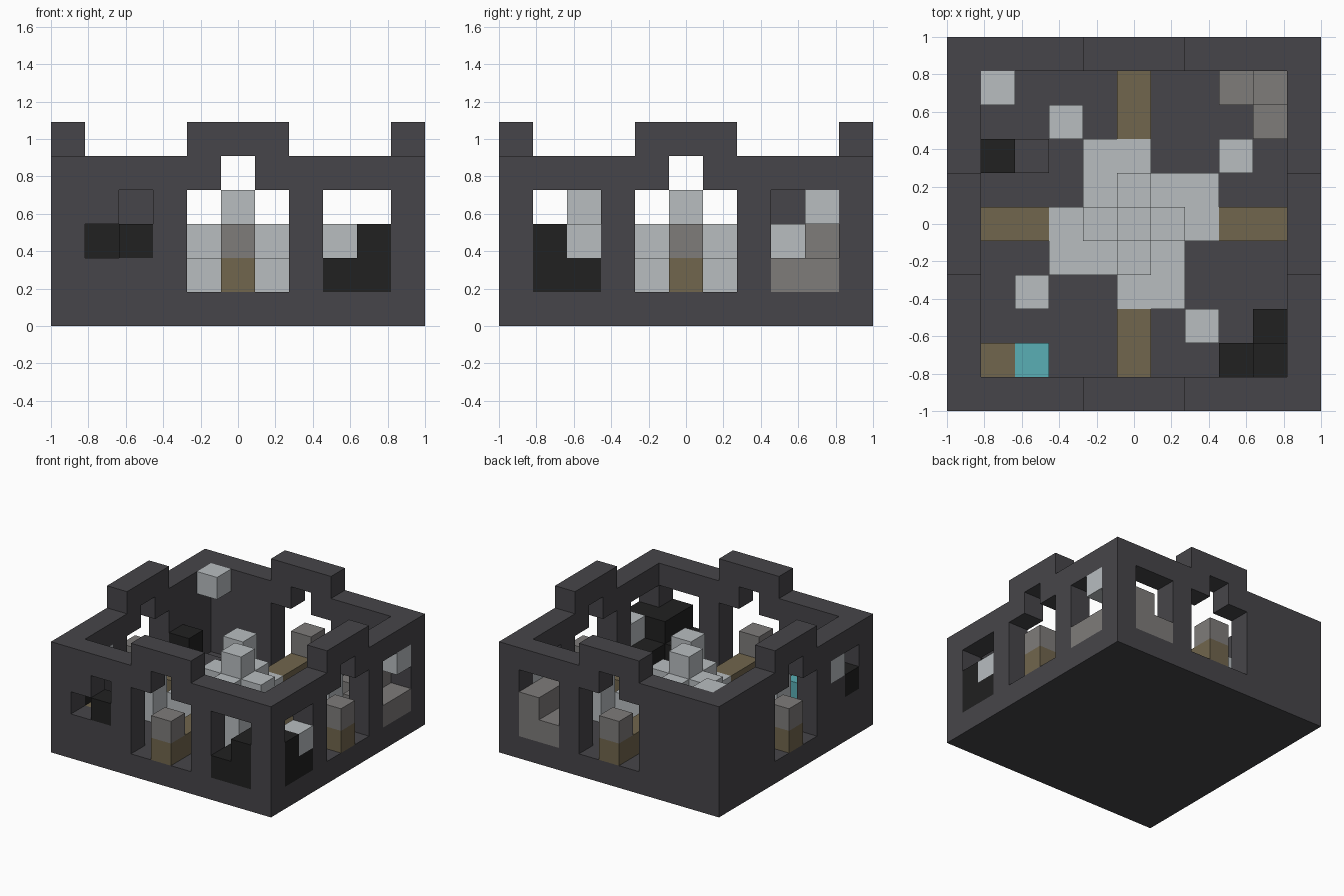
import bpy, bmesh
from mathutils import Vector

if "Cube" in bpy.data.objects:
    bpy.data.objects.remove(bpy.data.objects["Cube"], do_unlink=True)

N = 11              # grid cells along each side
U = 2 / N           # size of one cell


def material(name, rgb):
    m = bpy.data.materials.new(name)
    m.use_nodes = True
    m.diffuse_color = (*rgb, 1)
    m.node_tree.nodes["Principled BSDF"].inputs["Base Color"].default_value = (*rgb, 1)
    return m


CHARCOAL = material("charcoal", (0.062, 0.060, 0.067))
LIGHT = material("light grey", (0.48, 0.51, 0.53))
GREY = material("mid grey", (0.21, 0.20, 0.195))
BLACK = material("black", (0.015, 0.015, 0.015))
TAN = material("tan", (0.165, 0.133, 0.075))
TEAL = material("teal", (0.10, 0.43, 0.46))


def span(x0, x1, y0, y1, z0, z1):
    """Set of cells in an inclusive range."""
    return {(x, y, z) for x in range(x0, x1 + 1)
            for y in range(y0, y1 + 1) for z in range(z0, z1 + 1)}


def turn(cells, times):
    """Quarter turns about the centre of the grid."""
    for _ in range(times):
        cells = {(N - 1 - y, x, z) for x, y, z in cells}
    return cells


def build(name, cells, mat):
    """Skin a set of cells with its outer faces only."""
    bm = bmesh.new()
    for c in cells:
        for axis in range(3):
            for sign in (-1, 1):
                n = [0, 0, 0]
                n[axis] = sign
                if tuple(a + b for a, b in zip(c, n)) in cells:
                    continue
                mid = Vector(c) + Vector((0.5, 0.5, 0.5)) + Vector(n) / 2
                a, b = Vector(), Vector()
                a[(axis + 1) % 3] = 0.5
                b[(axis + 2) % 3] = 0.5 * sign
                quad = [mid - a - b, mid + a - b, mid + a + b, mid - a + b]
                bm.faces.new([bm.verts.new(p * U - Vector((1, 1, 0))) for p in quad])
    bmesh.ops.remove_doubles(bm, verts=bm.verts, dist=U / 100)
    bmesh.ops.dissolve_limit(bm, angle_limit=0.01, verts=bm.verts, edges=bm.edges)
    me = bpy.data.meshes.new(name)
    bm.to_mesh(me)
    bm.free()
    me.materials.append(mat)
    ob = bpy.data.objects.new(name, me)
    bpy.context.collection.objects.link(ob)
    return ob


# Box shell: floor, four walls, raised middles and keyhole doorways
shell = span(0, 10, 0, 10, 0, 4) - span(1, 9, 1, 9, 1, 4)
for k in range(4):
    shell |= turn(span(4, 6, 0, 0, 5, 5), k)
    shell -= turn(span(4, 6, 0, 0, 1, 3) | {(5, 0, 4)}, k)

# Corner windows
shell -= span(8, 9, 0, 0, 1, 3) | span(10, 10, 1, 2, 1, 3)
shell -= span(8, 9, 10, 10, 1, 3) | span(10, 10, 8, 9, 1, 3)
shell -= {(1, 0, 2), (2, 0, 2), (2, 0, 3)}
shell -= {(0, 1, 2), (0, 1, 3), (0, 2, 3)}
build("box_shell", shell, CHARCOAL)
build("floor_step", {(2, 7, 1)}, CHARCOAL)

# Four keys, one in each doorway, with a raised handle
for k, side in enumerate(("front", "right", "back", "left")):
    build(side + "_key", turn(span(5, 5, 0, 2, 1, 1), k), TAN)
    build(side + "_key_handle", turn({(5, 0, 2)}, k), GREY)
    build(side + "_post", turn(span(7, 7, 2, 2, 1, 2), k), LIGHT)

# Central pinwheel, stepped up to a single block
core = span(4, 6, 4, 6, 1, 1) | {(5, 5, 2), (5, 5, 3)}
for k in range(4):
    core |= turn(span(5, 6, 3, 3, 1, 1) | {(5, 4, 2)}, k)
build("centre_pinwheel", core, LIGHT)

# Corner pieces that fill the windows
corner = span(8, 9, 0, 1, 1, 1) | span(9, 10, 1, 2, 1, 1)
build("black_corner", corner | {(9, 0, 2), (9, 1, 2), (10, 1, 2)}, BLACK)
build("grey_corner", turn(corner, 1) | {(9, 9, 2), (9, 10, 2)}, GREY)

# Loose blocks
build("right_front_block", {(10, 2, 2)}, LIGHT)
build("right_back_block", {(10, 9, 3)}, LIGHT)
build("left_front_block", {(0, 2, 3)}, LIGHT)
build("high_corner_block", {(1, 9, 4)}, LIGHT)
build("black_inner_block", {(1, 7, 2)}, BLACK)
build("black_front_block", {(2, 0, 2)}, BLACK)
build("black_left_block", {(0, 1, 2)}, BLACK)
build("tan_corner_block", {(1, 1, 1)}, TAN)
build("teal_block", {(2, 1, 1)}, TEAL)
